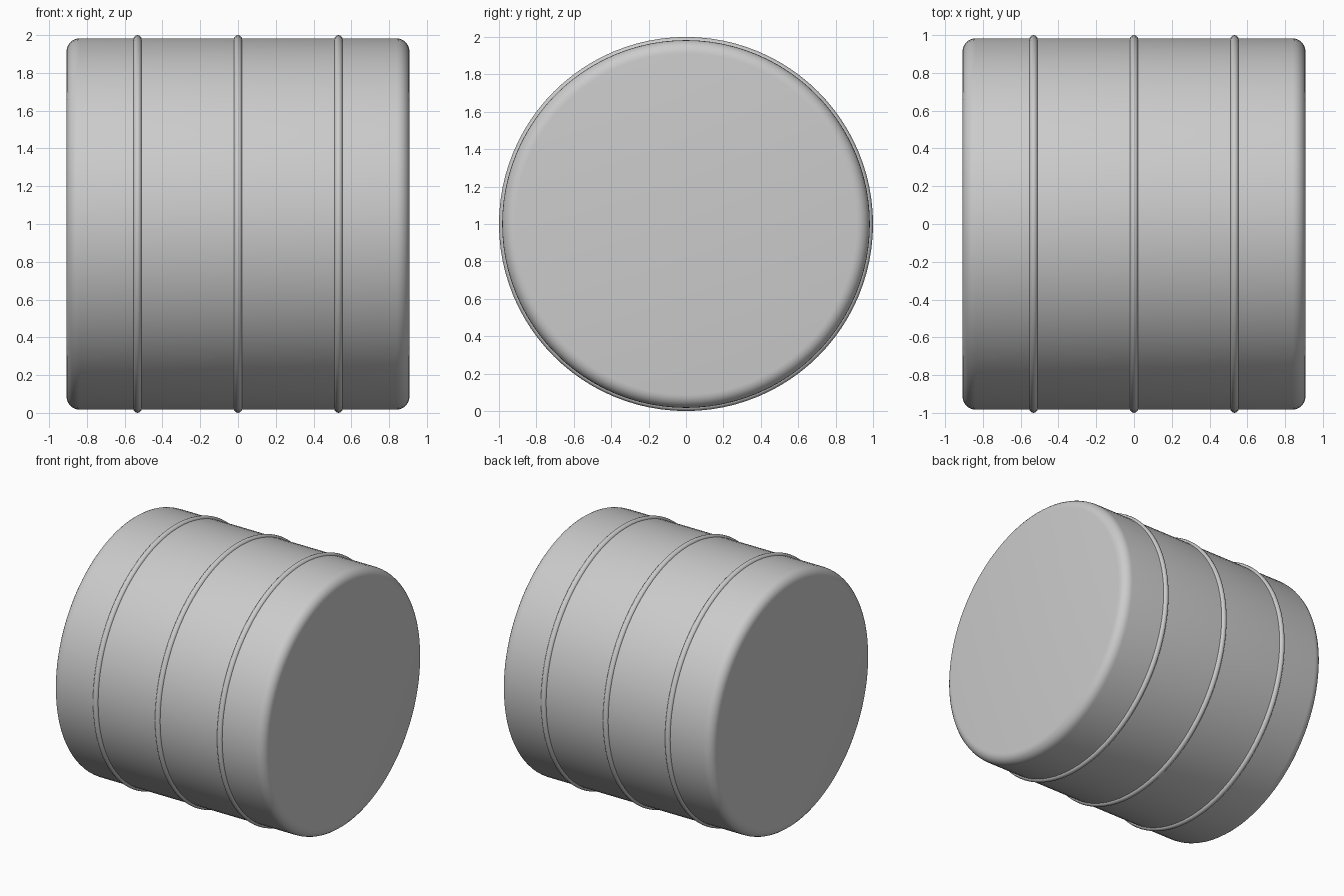
import bpy
from math import radians, pi, sin, cos

if "Cube" in bpy.data.objects:
    bpy.data.objects.remove(bpy.data.objects["Cube"])

HALF, RADIUS, ROUND = 0.908, 0.983, 0.07
SEGMENTS = 96


# Lathe an (x, radius) profile around the horizontal x axis at z = 1
def lathe(name, profile, closed=False):
    n = len(profile)
    verts, faces = [], []
    for s in range(SEGMENTS):
        a = 2 * pi * s / SEGMENTS
        verts += [(x, r * cos(a), 1 + r * sin(a)) for x, r in profile]
    for s in range(SEGMENTS):
        t = (s + 1) % SEGMENTS
        for i in range(n if closed else n - 1):
            j = (i + 1) % n
            faces.append((s * n + i, s * n + j, t * n + j, t * n + i))
    if not closed:
        # Flat end caps
        faces.append([s * n for s in range(SEGMENTS)])
        faces.append([s * n + n - 1 for s in reversed(range(SEGMENTS))])
    mesh = bpy.data.meshes.new(name)
    mesh.from_pydata(verts, [], faces)
    obj = bpy.data.objects.new(name, mesh)
    bpy.context.collection.objects.link(obj)
    bpy.ops.object.select_all(action='DESELECT')
    obj.select_set(True)
    bpy.context.view_layer.objects.active = obj
    bpy.ops.object.mode_set(mode='EDIT')
    bpy.ops.mesh.select_all(action='SELECT')
    bpy.ops.mesh.normals_make_consistent(inside=False)
    bpy.ops.object.mode_set(mode='OBJECT')
    bpy.ops.object.shade_smooth_by_angle(angle=radians(35))
    return obj


# Barrel body with rounded rims
corner = [(HALF - ROUND + ROUND * sin(a), RADIUS - ROUND + ROUND * cos(a))
          for a in (pi / 2 * k / 6 for k in range(7))]
lathe("barrel_body", [(-x, r) for x, r in reversed(corner)] + corner)

# Three raised hoops
HOOP = 0.0225
for label, cx in (("left", -0.532), ("middle", 0), ("right", 0.532)):
    lathe(f"{label}_hoop",
          [(cx + HOOP * cos(2 * pi * k / 12), 1 - HOOP + HOOP * sin(2 * pi * k / 12))
           for k in range(12)], closed=True)
